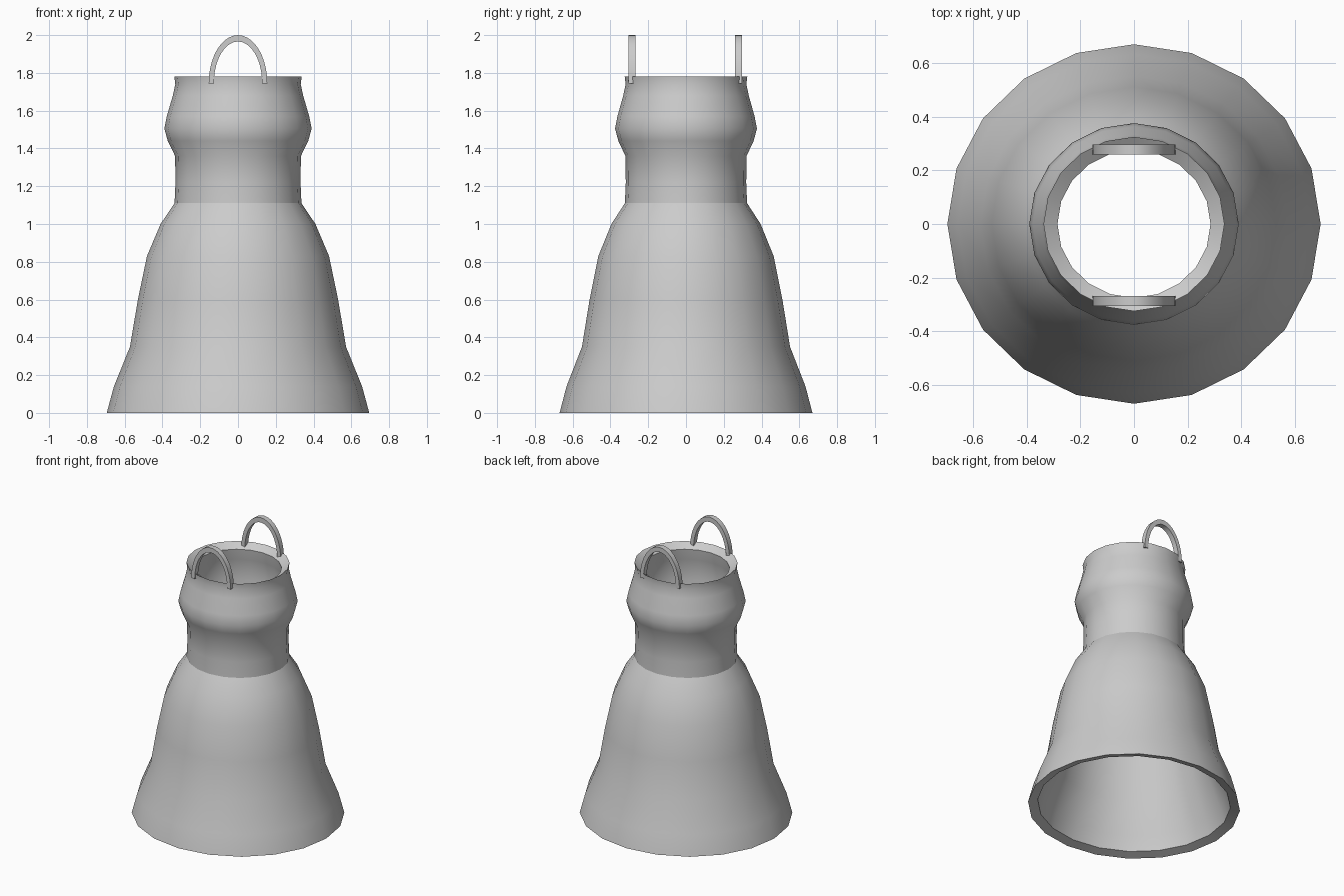
import bpy, bmesh, math
from mathutils import Vector

if "Cube" in bpy.data.objects:
    bpy.data.objects.remove(bpy.data.objects["Cube"])

SIDES = 20
Y_SCALE = 0.963


def finish(name, bm, angle=None):
    bmesh.ops.recalc_face_normals(bm, faces=bm.faces)
    me = bpy.data.meshes.new(name)
    bm.to_mesh(me)
    bm.free()
    ob = bpy.data.objects.new(name, me)
    bpy.context.collection.objects.link(ob)
    if angle:
        bpy.ops.object.select_all(action='DESELECT')
        ob.select_set(True)
        bpy.context.view_layer.objects.active = ob
        bpy.ops.object.shade_smooth_by_angle(angle=math.radians(angle))
    return ob


# Hollow body: outer wall going up, then inner wall going down (radius, z)
outer = [(0.695, 0), (0.657, 0.14), (0.572, 0.35), (0.53, 0.60), (0.482, 0.83),
         (0.41, 1.00), (0.336, 1.11), (0.331, 1.22), (0.333, 1.36),
         (0.372, 1.44), (0.39, 1.505), (0.377, 1.57), (0.345, 1.68),
         (0.332, 1.74), (0.337, 1.78)]
inner = [(0.285, 1.745), (0.295, 1.67), (0.335, 1.505), (0.285, 1.375),
         (0.285, 1.12), (0.36, 0.98), (0.427, 0.81), (0.516, 0.34),
         (0.605, 0.12), (0.632, 0.018)]
profile = outer + inner
sharp_rings = {0, 6, len(outer) - 1, len(outer), len(profile) - 1}

bm = bmesh.new()
rings = []
for r, z in profile:
    rings.append([bm.verts.new((r * math.cos(a), r * Y_SCALE * math.sin(a), z))
                  for a in (2 * math.pi * i / SIDES for i in range(SIDES))])
for k in range(len(rings)):
    a, b = rings[k], rings[(k + 1) % len(rings)]
    for i in range(SIDES):
        j = (i + 1) % SIDES
        bm.faces.new((a[i], a[j], b[j], b[i])).smooth = True
for k in sharp_rings:
    for i in range(SIDES):
        bm.edges.get((rings[k][i], rings[k][(i + 1) % SIDES])).smooth = False
finish("bell_body", bm)


# Arched handles: rectangular section swept along a half ellipse
def handle(name, y, depth=0.037, steps=20):
    bm = bmesh.new()
    loops = []
    for i in range(steps + 1):
        t = math.pi * i / steps
        c, s = math.cos(t), math.sin(t)
        out = Vector((0.155 * c, 0, 1.745 + 0.255 * s))
        inn = Vector((0.128 * c, 0, 1.745 + 0.221 * s))
        loops.append([bm.verts.new(p + Vector((0, y + d * depth / 2, 0)))
                      for p, d in ((out, -1), (out, 1), (inn, 1), (inn, -1))])
    for a, b in zip(loops, loops[1:]):
        for i in range(4):
            j = (i + 1) % 4
            bm.faces.new((a[i], a[j], b[j], b[i]))
    bm.faces.new(loops[0])
    bm.faces.new(loops[-1])
    return finish(name, bm, 30)


handle("front_handle", -0.286)
handle("back_handle", 0.277)
